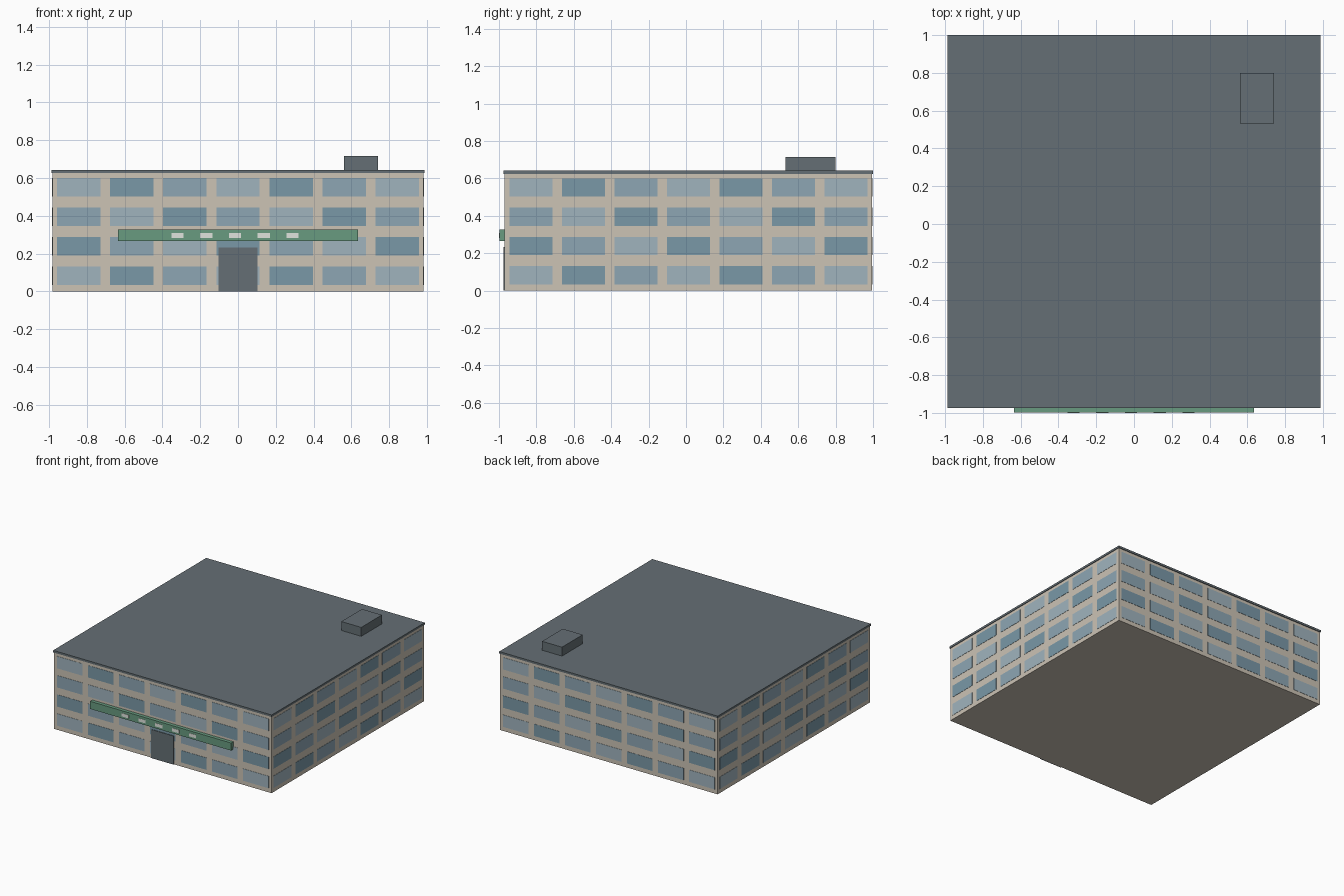
import bpy, bmesh, math
from mathutils import Matrix

if "Cube" in bpy.data.objects:
    bpy.data.objects.remove(bpy.data.objects["Cube"])


def material(name, rgb):
    # sRGB bytes to linear colour
    m = bpy.data.materials.new(name)
    m.diffuse_color = [(c / 255 / 12.92) if c < 11 else ((c / 255 + 0.055) / 1.055) ** 2.4
                       for c in rgb] + [1]
    m.use_nodes = True
    m.node_tree.nodes["Principled BSDF"].inputs["Base Color"].default_value = m.diffuse_color
    return m


WALL = material("wall", (204, 195, 181))
SLATE = material("slate", (101, 111, 117))
GREEN = material("green", (104, 155, 128))
WHITE = material("white", (224, 228, 222))
TINTS = [material("glass_light", (160, 180, 190)),
         material("glass_dark", (122, 152, 167)),
         material("glass_mid", (141, 166, 180))]


def add_box(bm, lo, hi, mat_index=0, xf=Matrix()):
    size = [b - a for a, b in zip(lo, hi)]
    mid = [(a + b) / 2 for a, b in zip(lo, hi)]
    m = xf @ Matrix.Translation(mid) @ Matrix.Diagonal(size + [1])
    verts = bmesh.ops.create_cube(bm, size=1, matrix=m)["verts"]
    for f in {f for v in verts for f in v.link_faces}:
        f.material_index = mat_index


def finish(name, bm, mats):
    me = bpy.data.meshes.new(name)
    bm.to_mesh(me)
    bm.free()
    for m in mats:
        me.materials.append(m)
    ob = bpy.data.objects.new(name, me)
    bpy.context.collection.objects.link(ob)


def box(name, lo, hi, mat):
    bm = bmesh.new()
    add_box(bm, lo, hi)
    finish(name, bm, [mat])


HALF, CY, HEIGHT, ROOF = 0.982, 0.0125, 0.625, 0.642
COLS, ROWS = 7, 4
FRONT = CY - HALF

# Main block, roof slab and rooftop unit
box("walls", (-HALF, FRONT, 0), (HALF, CY + HALF, HEIGHT), WALL)
box("roof_slab", (-0.987, -0.975, HEIGHT), (0.987, 1.0, ROOF), SLATE)
box("rooftop_unit", (0.56, 0.533, ROOF), (0.74, 0.80, 0.715), SLATE)

# Window grids, one per facade, in three alternating tints
pitch_x, pitch_z = 2 * HALF / COLS, HEIGHT / ROWS
for side, name in enumerate(("front", "right", "back", "left")):
    xf = Matrix.Translation((0, CY, 0)) @ Matrix.Rotation(side * math.pi / 2, 4, 'Z')
    bm = bmesh.new()
    for r in range(ROWS):
        for c in range(COLS):
            x = (c - (COLS - 1) / 2) * pitch_x
            z = 0.083 + r * pitch_z
            add_box(bm, (x - 0.115, -HALF - 0.002, z - 0.049),
                    (x + 0.115, -HALF + 0.002, z + 0.049), (r + c) % 3, xf)
    finish(name + "_windows", bm, TINTS)

# Entrance door
box("door", (-0.102, -0.976, 0), (0.102, FRONT + 0.002, 0.233), SLATE)

# Fascia band with pale panels over the entrance
box("fascia_band", (-0.636, -0.998, 0.266), (0.636, FRONT, 0.328), GREEN)
bm = bmesh.new()
for i in range(5):
    x = -0.32 + i * 0.152
    add_box(bm, (x - 0.0325, -1.0, 0.282), (x + 0.0325, -0.996, 0.309))
finish("fascia_panels", bm, [WHITE])
